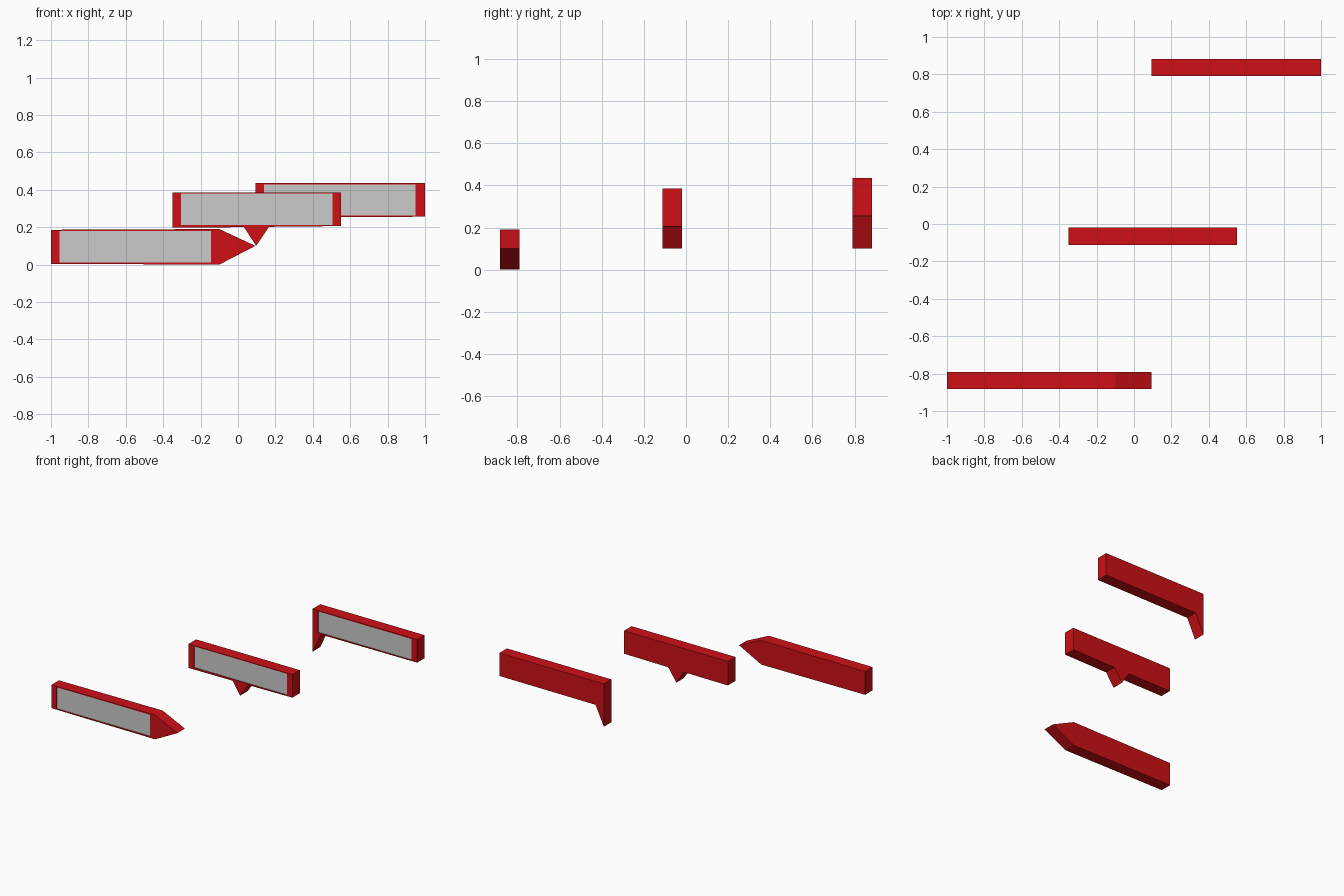
import bpy, bmesh

if "Cube" in bpy.data.objects:
    bpy.data.objects.remove(bpy.data.objects["Cube"])

red = bpy.data.materials.new("sign_red")
red.diffuse_color = (0.62, 0.005, 0.008, 1)
red.use_nodes = True
red.node_tree.nodes["Principled BSDF"].inputs["Base Color"].default_value = red.diffuse_color


def prism(name, profile, y0, y1, mat=None):
    """Extrude an XZ outline from y0 to y1."""
    bm = bmesh.new()
    face = bm.faces.new([bm.verts.new((x, y0, z)) for x, z in profile])
    ext = bmesh.ops.extrude_face_region(bm, geom=[face], use_keep_orig=True)
    verts = [g for g in ext["geom"] if isinstance(g, bmesh.types.BMVert)]
    bmesh.ops.translate(bm, verts=verts, vec=(0, y1 - y0, 0))
    bmesh.ops.recalc_face_normals(bm, faces=bm.faces)
    mesh = bpy.data.meshes.new(name)
    bm.to_mesh(mesh)
    bm.free()
    obj = bpy.data.objects.new(name, mesh)
    bpy.context.collection.objects.link(obj)
    if mat:
        mesh.materials.append(mat)
    return obj


def sign(name, profile, front, x0, z0, z1):
    """Red board with a pointer and a slightly recessed grey panel."""
    board = prism(name + "_board", profile, front, front + 0.093, red)
    x1 = x0 + 0.81
    rect = [(x0, z0), (x1, z0), (x1, z1), (x0, z1)]
    cutter = prism(name + "_recess_cutter", rect, front - 0.02, front + 0.008, red)
    cutter.hide_render = True
    cutter.hide_viewport = True
    cut = board.modifiers.new("recess", 'BOOLEAN')
    cut.operation = 'DIFFERENCE'
    cut.solver = 'EXACT'
    cut.object = cutter
    prism(name + "_panel", rect, front + 0.006, front + 0.012)


# Low sign with a pointed right end
sign("right_pointing_sign",
     [(-1, 0.004), (-0.1, 0.0), (0.093, 0.1), (-0.1, 0.19), (-1, 0.186)],
     -0.883, -0.955, 0.01, 0.18)

# Middle sign with a pointer under its centre
sign("centre_pointing_sign",
     [(-0.35, 0.198), (0.032, 0.2), (0.097, 0.1), (0.166, 0.202),
      (0.55, 0.206), (0.55, 0.386), (-0.35, 0.386)],
     -0.112, -0.305, 0.212, 0.38)

# High sign with a pointer under its left end
sign("left_pointing_sign",
     [(0.094, 0.1), (0.166, 0.253), (1, 0.256), (1, 0.436), (0.094, 0.436)],
     0.79, 0.14, 0.262, 0.428)
